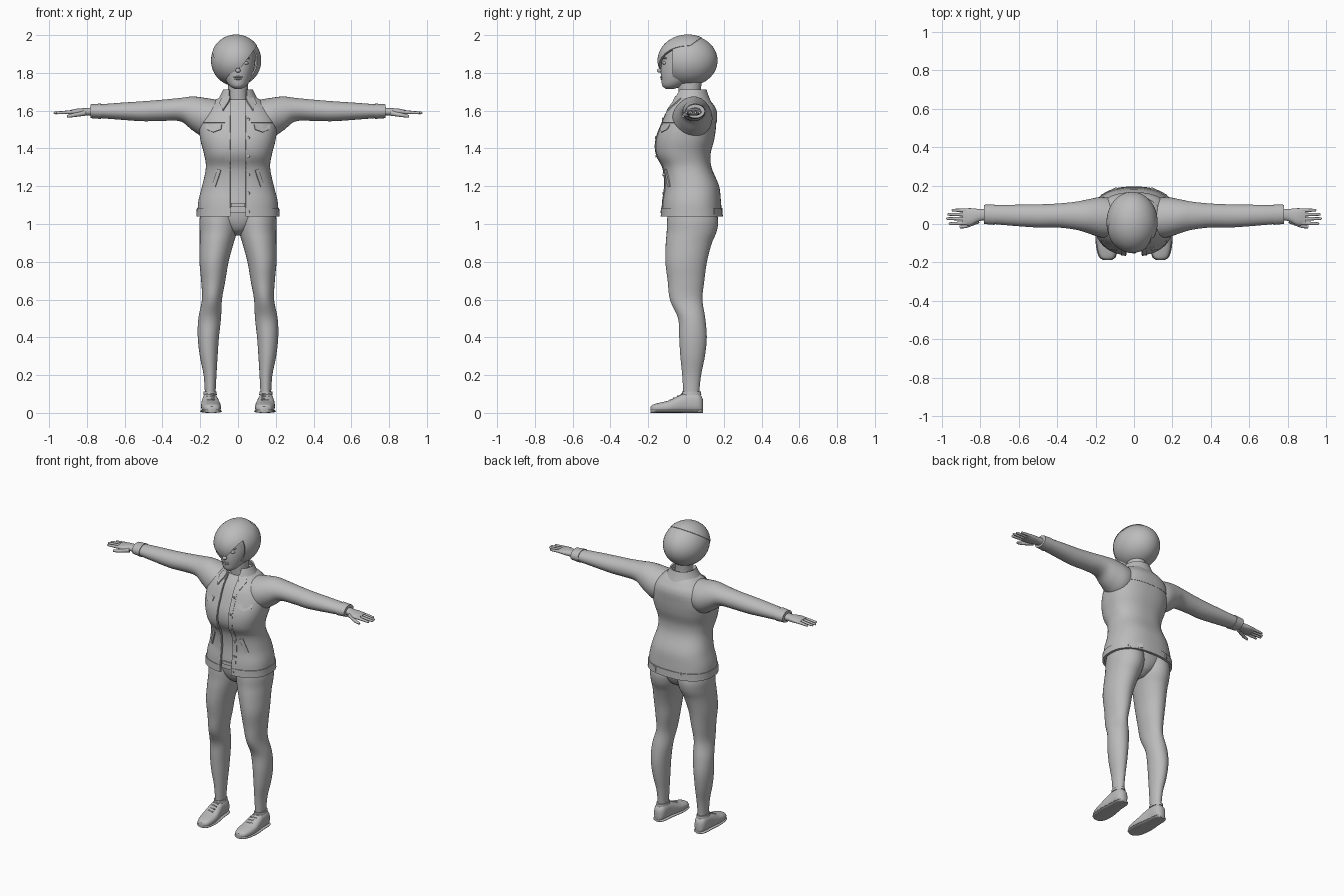
import bpy, bmesh, math
from mathutils import Matrix, Vector

cube = bpy.data.objects.get("Cube")
if cube:
    bpy.data.objects.remove(cube, do_unlink=True)

grey = bpy.data.materials.new("plain_grey")
grey.use_nodes = True
grey.diffuse_color = (0.5, 0.5, 0.5, 1)
grey.node_tree.nodes["Principled BSDF"].inputs["Base Color"].default_value = (0.5, 0.5, 0.5, 1)
made = []


def finish(name, bm, mirror=False, thick=0):
    """Turn a bmesh into a named object, optionally mirrored and thickened."""
    bmesh.ops.recalc_face_normals(bm, faces=bm.faces)
    mesh = bpy.data.meshes.new(name)
    bm.to_mesh(mesh)
    bm.free()
    mesh.materials.append(grey)
    obj = bpy.data.objects.new(name, mesh)
    bpy.context.scene.collection.objects.link(obj)
    if thick:
        solid = obj.modifiers.new("thickness", 'SOLIDIFY')
        solid.thickness = thick
        solid.offset = 0
    if mirror:
        obj.modifiers.new("mirror", 'MIRROR').use_clip = False
    made.append(obj)
    return obj


def section_at(secs, t):
    """Smoothly interpolate a cross-section at position t."""
    last = len(secs) - 1
    i = max(k for k in range(last) if k == 0 or secs[k][0] <= t)
    a, b = secs[i], secs[i + 1]
    span = b[0] - a[0]
    s = (t - a[0]) / span

    def slope(k, c):
        lo, hi = secs[max(k - 1, 0)], secs[min(k + 1, last)]
        return (hi[c] - lo[c]) / (hi[0] - lo[0]) * span

    out = [t]
    for c in range(1, 5):
        m, n, d = slope(i, c), slope(i + 1, c), b[c] - a[c]
        out.append(a[c] + s * (m + s * (3 * d - 2 * m - n + s * (m + n - 2 * d))))
    return out


def band(secs, lo, hi, grow, count=4):
    """Cut a slice out of a profile and offset it outward."""
    rows = [section_at(secs, lo + (hi - lo) * k / count) for k in range(count + 1)]
    return [(t, u, v, ru + grow, rv + grow) for t, u, v, ru, rv in rows]


def power(x, p):
    return math.copysign(abs(x) ** p, x)


def loft(name, secs, axis="Z", p=1.0, gap=None, gap_end=None, mirror=False,
         thick=0, steps=5, seg=36):
    """Skin rounded sections (position, centre u, centre v, radius u, radius v)."""
    bm = bmesh.new()
    rows = []
    stations = [a[0] + (b[0] - a[0]) * k / steps
                for a, b in zip(secs, secs[1:]) for k in range(steps)] + [secs[-1][0]]
    for t in stations:
        _, u, v, ru, rv = section_at(secs, t)
        start, end = 0, math.tau
        if gap is not None:
            start = math.asin(min(1, gap / ru) ** (1 / p))
            end = math.tau - start
            if gap_end:
                end = math.asin(min(1, gap_end / ru) ** (1 / p))
        row = []
        for k in range(seg + (gap is not None)):
            a = start + (end - start) * k / seg
            pu, pv = u + ru * power(math.sin(a), p), v - rv * power(math.cos(a), p)
            spot = {"Z": (pu, pv, t), "X": (t, pu, pv), "Y": (pu, t, pv)}[axis]
            row.append(bm.verts.new(spot))
        rows.append(row)
    for r, q in zip(rows, rows[1:]):
        for k in range(seg):
            n = (k + 1) % len(r)
            bm.faces.new((r[k], r[n], q[n], q[k]))
    if gap is None:
        bm.faces.new(rows[0])
        bm.faces.new(rows[-1])
    return finish(name, bm, mirror, thick)


def ball(name, centre, radii, mirror=False):
    bm = bmesh.new()
    place = Matrix.Translation(centre) @ Matrix.Diagonal((*radii, 1))
    bmesh.ops.create_uvsphere(bm, u_segments=20, v_segments=12, radius=1, matrix=place)
    return finish(name, bm, mirror)


def rod(name, a, b, r, tip, mirror=True):
    a, b = Vector(a), Vector(b)
    d = b - a
    bm = bmesh.new()
    place = Matrix.Translation((a + b) / 2) @ d.to_track_quat('Z', 'Y').to_matrix().to_4x4()
    bmesh.ops.create_cone(bm, cap_ends=True, segments=12, radius1=r, radius2=tip,
                          depth=d.length, matrix=place)
    return finish(name, bm, mirror)


# Jacket profile, shared by the shirt, bands, pockets and buttons
SQUARE = 0.82
torso = [(1.04, 0, .03, .21, .155), (1.12, 0, .03, .205, .15), (1.2, 0, .03, .185, .14),
         (1.3, 0, .005, .165, .125), (1.37, 0, -.015, .175, .14), (1.45, 0, -.005, .195, .15),
         (1.53, 0, .015, .2, .14), (1.6, 0, .03, .17, .125), (1.65, 0, .035, .12, .09),
         (1.67, 0, .03, .085, .075)]


def on_jacket(x, z, side=-1, lift=0.0):
    _, _, cy, rx, ry = section_at(torso, min(z, 1.67))
    s = min(1, abs(x) / rx) ** (1 / SQUARE)
    return Vector((x, cy + side * (ry * math.sqrt(1 - s * s) ** SQUARE + lift), z))


def patch(name, outline, side=-1, lift=0.007, mirror=True):
    bm = bmesh.new()
    bm.faces.new([bm.verts.new(on_jacket(x, z, side, lift)) for x, z in outline])
    return finish(name, bm, mirror, 0.008)


loft("jacket_body", torso, p=SQUARE, gap=.04, thick=.01, seg=64)
loft("shirt", band(torso, 1.06, 1.66, -.014, 12), p=SQUARE, steps=2)
loft("jacket_hem", band(torso, 1.04, 1.085, .006), p=SQUARE, gap=.04, thick=.008, seg=64)
loft("jacket_yoke", band(torso, 1.535, 1.64, .004), p=SQUARE, gap=.045, thick=.006, seg=64)
loft("jacket_placket", band(torso, 1.085, 1.62, .005, 12), p=SQUARE, gap=.041, gap_end=.068,
     mirror=True, thick=.006, steps=2, seg=4)
patch("shirt_hem", [(-.036, 1.09), (.036, 1.09), (.036, 1.11), (-.036, 1.11)],
      lift=-.009, mirror=False)

# Jacket trimmings
patch("chest_pocket_flap", [(.085, 1.525), (.17, 1.525), (.165, 1.5), (.13, 1.485), (.09, 1.5)])
patch("side_pocket", [(.09, 1.285), (.108, 1.29), (.138, 1.2), (.12, 1.195)])
patch("waist_tab", [(.09, 1.05), (.17, 1.05), (.17, 1.078), (.09, 1.078)], side=1, lift=.012)
for k in range(6):
    spot = on_jacket(.055, 1.065 + k * .098, lift=.008)
    rod("jacket_button", spot, spot - Vector((0, .006, 0)), .008, .007, mirror=False)

# Collar
loft("collar", [(1.645, 0, .028, .108, .1), (1.68, 0, .028, .088, .086),
                (1.71, 0, .03, .074, .074)], gap=.045, thick=.01)
patch("collar_point", [(.04, 1.675), (.085, 1.665), (.098, 1.64), (.08, 1.6), (.05, 1.645)],
      lift=.014)

# Sleeves and cuffs
arm = [(.1, .03, 1.565, .1, .09), (.17, .035, 1.562, .105, .105), (.24, .04, 1.585, .088, .09),
       (.3, .043, 1.605, .073, .063), (.4, .044, 1.602, .062, .056), (.5, .042, 1.597, .06, .053),
       (.62, .045, 1.597, .055, .045), (.775, .05, 1.597, .046, .033)]
loft("sleeve", arm, axis="X", mirror=True)
loft("cuff", band(arm, .725, .78, .004), axis="X", mirror=True)

# Hands
loft("palm", [(.75, .05, 1.597, .03, .022), (.8, .047, 1.594, .031, .02),
              (.85, .038, 1.593, .044, .018), (.89, .038, 1.592, .042, .011)],
     axis="X", p=.9, mirror=True)
for y, tip_y, tip_x in ((.07, .072, .94), (.049, .05, .962), (.027, .028, .968), (.005, .002, .955)):
    rod("finger", (.87, y, 1.593), (tip_x, tip_y, 1.588), .0105, .007)
    ball("fingertip", (tip_x, tip_y, 1.588), (.008, .007, .007), True)
rod("thumb", (.81, .018, 1.588), (.875, -.012, 1.575), .015, .01)
rod("thumb_end", (.87, -.011, 1.576), (.905, -.016, 1.57), .0105, .007)

# Trousers
loft("trouser_leg", [
    (.06, .147, .03, .028, .042), (.1, .147, .028, .028, .042), (.2, .148, .03, .034, .05),
    (.3, .155, .035, .047, .065), (.4, .157, .037, .056, .073), (.5, .15, .03, .06, .072),
    (.6, .138, .001, .053, .086), (.7, .131, 0, .064, .097), (.8, .127, .001, .077, .11),
    (.9, .113, .015, .09, .122), (.96, .104, .03, .099, .132), (1.02, .1, .035, .104, .135),
    (1.12, .095, .03, .095, .12)], mirror=True)
loft("trouser_seat", [(.94, 0, .03, .03, .05), (.97, 0, .032, .08, .095),
                      (1.03, 0, .033, .17, .122), (1.12, 0, .03, .175, .125)])

# Shoes
shoe = [(-.187, .138, .019, .018, .014), (-.175, .138, .023, .036, .021),
        (-.14, .14, .027, .048, .027), (-.09, .143, .033, .052, .033),
        (-.045, .146, .044, .048, .044), (0, .148, .053, .042, .053),
        (.06, .149, .053, .038, .053), (.082, .149, .045, .028, .043),
        (.09, .149, .04, .014, .03)]
loft("shoe", shoe, axis="Y", p=.8, mirror=True)
loft("sole", [(y, x, .009, r + .005, .009) for y, x, _, r, _ in shoe], axis="Y", p=.8, mirror=True)
loft("shoe_opening", [(.095, .148, .029, .036, .052), (.112, .148, .029, .034, .05)], mirror=True)
for k in range(4):
    y = -.085 + k * .02
    _, x, z, _, rise = section_at(shoe, y)
    rod("lace", (x - .02, y, z + rise), (x + .02, y + .008, z + rise), .004, .004)

# Head and face
loft("neck", [(1.6, 0, .03, .065, .062), (1.68, 0, .02, .054, .058), (1.77, 0, .02, .055, .065)])
loft("head", [(1.715, 0, -.085, .018, .022), (1.73, 0, -.072, .042, .052),
              (1.76, 0, -.05, .064, .08), (1.81, 0, -.028, .082, .106),
              (1.87, 0, -.006, .092, .122), (1.93, 0, 0, .085, .11), (1.97, 0, .01, .04, .06)])
ball("nose_bridge", (0, -.132, 1.83), (.009, .012, .028))
ball("nose_tip", (0, -.14, 1.812), (.014, .014, .011))
ball("eye", (.038, -.113, 1.852), (.018, .012, .009), True)
ball("brow", (.04, -.11, 1.877), (.024, .01, .005), True)
ball("upper_lip", (0, -.128, 1.778), (.024, .01, .005))
ball("lower_lip", (0, -.125, 1.768), (.02, .01, .006))

# Swept bob haircut, trimmed by cutting planes
FRINGE = (Vector((.09, 0, 1.93)), Vector((.175, 0, -.13)))
FACE = (Vector((0, -.07, 0)), Vector((0, -1, 0)))
SWEEP = (Vector((0, -.14, 1.83)), Vector((0, .14, -.2)))


def hair(name, scale, trims):
    """Drop any face that lies past every plane in one of the trims."""
    bm = bmesh.new()
    place = Matrix.Translation((-.01, .01, 1.865)) @ Matrix.Diagonal(
        (.129 * scale, .153 * scale, .131 * scale, 1))
    bmesh.ops.create_uvsphere(bm, u_segments=48, v_segments=32, radius=1, matrix=place)
    for co, no in {id(pl): pl for trim in trims for pl in trim}.values():
        bmesh.ops.bisect_plane(bm, geom=bm.verts[:] + bm.edges[:] + bm.faces[:],
                               plane_co=co, plane_no=no)
    gone = [f for f in bm.faces if any(
        all((f.calc_center_median() - co).dot(no) > 0 for co, no in trim) for trim in trims)]
    bmesh.ops.delete(bm, geom=gone, context='FACES')
    return finish(name, bm, thick=.008)


hair("hair", 1, [(FRINGE, FACE)])
hair("hair_fringe", 1.025, [(FRINGE,), (SWEEP,)])

# Bake modifiers and smooth the shading
bpy.ops.object.select_all(action='DESELECT')
for obj in made:
    obj.select_set(True)
bpy.context.view_layer.objects.active = made[0]
bpy.ops.object.convert(target='MESH')
bpy.ops.object.shade_smooth_by_angle(angle=math.radians(40))
